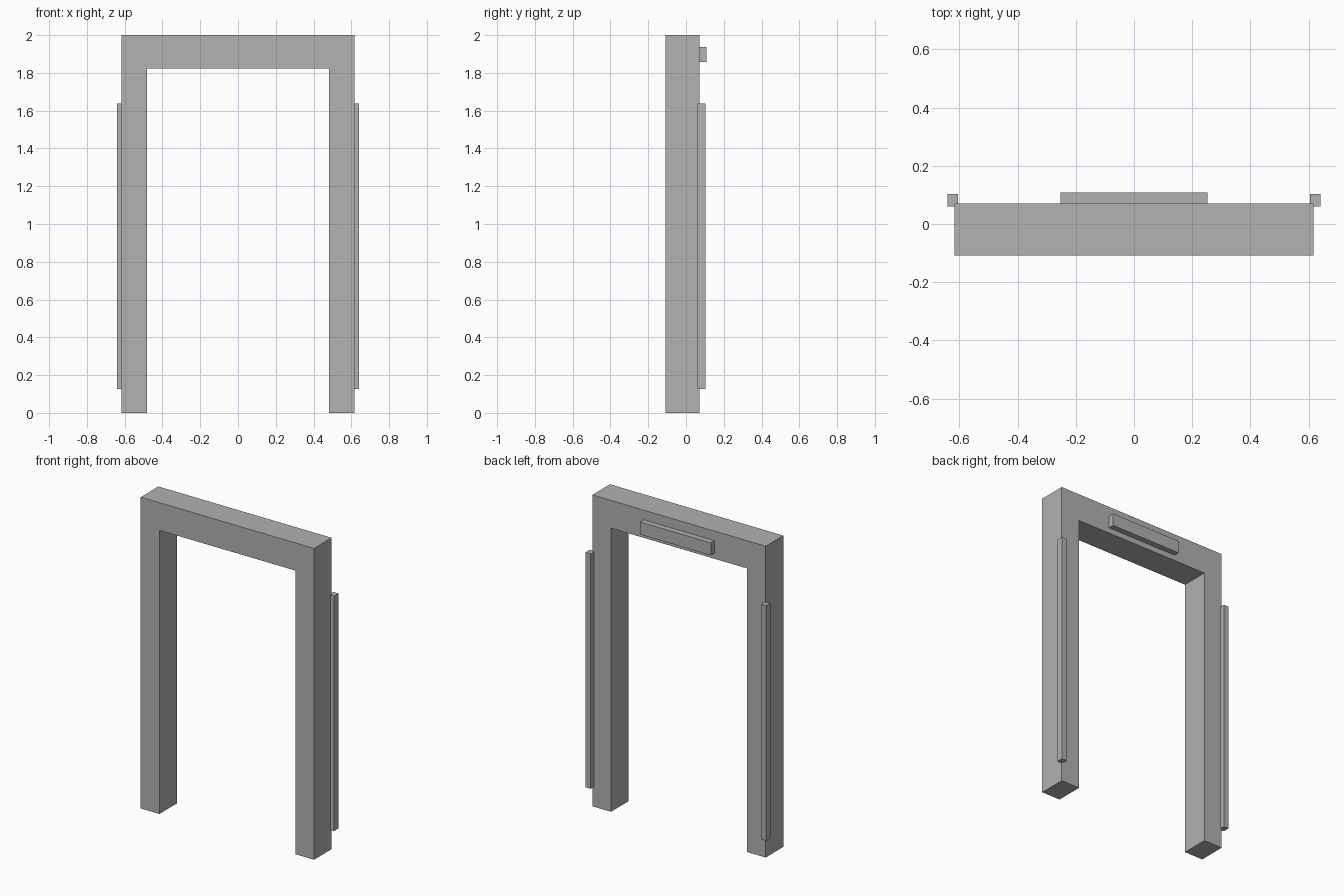
import bpy, bmesh

if "Cube" in bpy.data.objects:
    bpy.data.objects.remove(bpy.data.objects["Cube"])

grey = bpy.data.materials.new("plain_grey")
grey.diffuse_color = (0.445, 0.445, 0.445, 1.0)
grey.use_nodes = True
grey.node_tree.nodes["Principled BSDF"].inputs["Base Color"].default_value = grey.diffuse_color


def add_object(name, bm):
    bmesh.ops.recalc_face_normals(bm, faces=bm.faces)
    mesh = bpy.data.meshes.new(name)
    bm.to_mesh(mesh)
    bm.free()
    mesh.materials.append(grey)
    obj = bpy.data.objects.new(name, mesh)
    bpy.context.collection.objects.link(obj)
    return obj


def box(name, x, y, z):
    """Box from (min, max) ranges on each axis."""
    bm = bmesh.new()
    bmesh.ops.create_cube(bm, size=1)
    for v in bm.verts:
        v.co = [r[0] if c < 0 else r[1] for c, r in zip(v.co, (x, y, z))]
    return add_object(name, bm)


# Door frame: upside-down U profile, extruded front to back
OUT, INN, TOP, LINTEL = 0.616, 0.483, 2.0, 1.822
FRONT, BACK = -0.108, 0.071
profile = [(-OUT, 0), (-INN, 0), (-INN, LINTEL), (INN, LINTEL),
           (INN, 0), (OUT, 0), (OUT, TOP), (-OUT, TOP)]
bm = bmesh.new()
face = bm.faces.new([bm.verts.new((x, FRONT, z)) for x, z in profile])
ext = bmesh.ops.extrude_face_region(bm, geom=[face], use_keep_orig=True)
verts = [g for g in ext["geom"] if isinstance(g, bmesh.types.BMVert)]
bmesh.ops.translate(bm, verts=verts, vec=(0, BACK - FRONT, 0))
add_object("door_frame", bm)

# Slim upright strips on the rear outer corners
for side, s in (("left", -1), ("right", 1)):
    box(side + "_side_strip", sorted((s * 0.605, s * 0.641)),
        (0.06, 0.103), (0.127, 1.637))

# Short bar on the back of the lintel
box("lintel_bar", (-0.252, 0.252), (BACK, 0.108), (1.858, 1.938))
